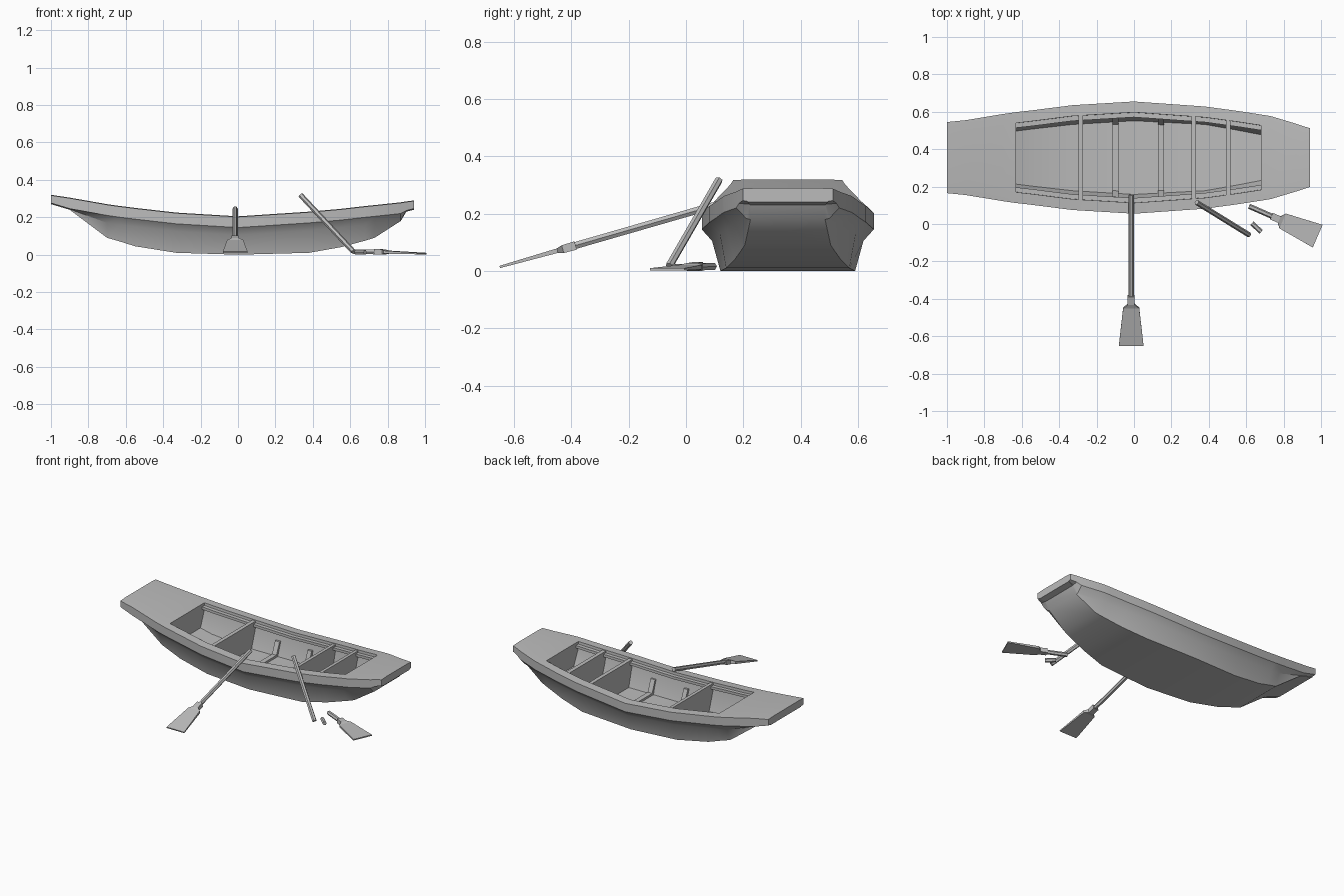
import bpy, bmesh, math
from mathutils import Matrix, Vector

if "Cube" in bpy.data.objects:
    bpy.data.objects.remove(bpy.data.objects["Cube"])

GREY = (0.5, 0.5, 0.5, 1)
wood = bpy.data.materials.new("weathered grey wood")
wood.use_nodes = True
wood.diffuse_color = GREY
wood.node_tree.nodes["Principled BSDF"].inputs["Base Color"].default_value = GREY

CY = 0.355            # boat centre line
OPEN = (-0.63, 0.68)  # cockpit ends

# Hull stations: x, half width, deck height, keel height, bottom half width
STATIONS = [
    (-1.0, .19, .32, .27, .16), (-.9, .2, .305, .24, .165), (-.7, .233, .27, .09, .17),
    (-.63, .243, .26, .07, .18), (-.55, .252, .25, .045, .19), (-.33, .28, .225, .01, .215),
    (0, .3, .205, 0, .235), (.38, .273, .23, .01, .215), (.55, .25, .245, .04, .185),
    (.68, .23, .26, .075, .16), (.73, .222, .265, .09, .15), (.87, .18, .28, .18, .13),
    (.9, .17, .285, .23, .13), (.94, .157, .29, .24, .14)]


def station(x):
    for a, b in zip(STATIONS, STATIONS[1:]):
        if a[0] <= x <= b[0]:
            t = (x - a[0]) / (b[0] - a[0])
            return [p + (q - p) * t for p, q in zip(a, b)]


def finish(name, bm, smooth=False):
    bmesh.ops.recalc_face_normals(bm, faces=bm.faces)
    mesh = bpy.data.meshes.new(name)
    bm.to_mesh(mesh)
    bm.free()
    mesh.materials.append(wood)
    obj = bpy.data.objects.new(name, mesh)
    bpy.context.collection.objects.link(obj)
    if smooth:
        bpy.ops.object.select_all(action='DESELECT')
        obj.select_set(True)
        bpy.context.view_layer.objects.active = obj
        bpy.ops.object.shade_smooth_by_angle(angle=math.radians(32))
    return obj


def mirrored(half):
    """Half section from the centre-top outward and down, closed by its mirror."""
    return half + [(-y, z) for y, z in reversed(half)]


def loft(name, sections, smooth=False):
    """Solid through a list of (x, closed section)."""
    bm = bmesh.new()
    rings = [[bm.verts.new((x, CY + y, z)) for y, z in sec] for x, sec in sections]
    for a, b in zip(rings, rings[1:]):
        for i in range(len(a)):
            j = (i + 1) % len(a)
            bm.faces.new((a[i], a[j], b[j], b[i]))
    bm.faces.new(rings[0])
    bm.faces.new(rings[-1])
    return finish(name, bm, smooth)


def inner_half(x):
    """Cockpit lining: deck edge, upper wall, floor corner."""
    _, hw, zt, zb, hc = station(x)
    return [(hw - .058, zt), (hw - .06, zt - .05), (hc - .038, zb + .035)]


# Hull with decks and sunken cockpit
def build_hull():
    bm = bmesh.new()
    outer, inner = [], []
    for x, hw, zt, zb, hc in STATIONS:
        half = [(hw - .058, zt), (hw, zt - .003), (hw, max(zt - .06, zb + .006)),
                (max(hw - .036, hc), max(zt - .1, zb + .003)), (hc, zb)]
        outer.append([bm.verts.new((x, CY + y, z)) for y, z in mirrored(half)])
        if OPEN[0] <= x <= OPEN[1]:
            ring = [bm.verts.new((x, CY + y, z)) for y, z in mirrored(inner_half(x))[1:-1]]
            inner.append([outer[-1][0]] + ring + [outer[-1][-1]])
    for k, (a, b) in enumerate(zip(outer, outer[1:])):
        for i in range(len(a) - 1):
            bm.faces.new((a[i], a[i + 1], b[i + 1], b[i]))
        if not OPEN[0] <= (STATIONS[k][0] + STATIONS[k + 1][0]) / 2 <= OPEN[1]:
            bm.faces.new((a[-1], a[0], b[0], b[-1]))
    for a, b in zip(inner, inner[1:]):
        for i in range(len(a) - 1):
            bm.faces.new((a[i], a[i + 1], b[i + 1], b[i]))
    for ring in (outer[0], outer[-1], inner[0], inner[-1]):
        bm.faces.new(ring)
    finish("hull", bm, True)


build_hull()

# Inner rails along both cockpit sides
rail_x = [OPEN[0]] + [s[0] for s in STATIONS if OPEN[0] < s[0] < OPEN[1]] + [OPEN[1]]
for side, label in ((1, "back"), (-1, "front")):
    sections = []
    for x in rail_x:
        y, z = inner_half(x)[0]
        sections.append((x, [(side * (y + dy), z + dz) for dy, dz in
                             ((.005, -.018), (-.026, -.018), (-.026, -.036), (.005, -.036))]))
    loft(label + "_inner_rail", sections)

# Bulkheads across the cockpit
for i, x in enumerate((-.285, .32, .505)):
    sections = []
    for px in (x - .012, x + .012):
        half = [(y + .004, z - .006) for y, z in inner_half(px)]
        sections.append((px, mirrored(half)))
    loft(f"bulkhead_{i + 1}", sections)

# Ribs following the floor and the lower walls
for i, x in enumerate((-.1, .145)):
    sections = []
    for px in (x - .016, x + .016):
        _, (wy, wz), (fy, fz) = inner_half(px)
        ty, tz = fy + (wy - fy) * .75, fz + (wz - fz) * .75
        left = [(ty - .014, tz), (fy - .014, fz + .014)]
        sections.append((px, mirrored([(ty + .003, tz), (fy + .003, fz - .003)])
                         + [(-y, z) for y, z in left] + [(y, z) for y, z in reversed(left)]))
    loft(f"rib_{i + 1}", sections)


def aim(start, end):
    """Frame at start with local x toward end and local y level."""
    u = (Vector(end) - Vector(start)).normalized()
    v = Vector((0, 0, 1)).cross(u).normalized()
    m = Matrix((u, v, u.cross(v))).transposed().to_4x4()
    return Matrix.Translation(start) @ m, (Vector(end) - Vector(start)).length


def pole(name, start, end, radius=.014):
    m, length = aim(start, end)
    bm = bmesh.new()
    bmesh.ops.create_cone(bm, cap_ends=True, segments=6, radius1=radius, radius2=radius,
                          depth=length, matrix=m @ Matrix.Translation((length / 2, 0, 0))
                          @ Matrix.Rotation(math.pi / 2, 4, 'Y'))
    return finish(name, bm)


def paddle(name, start, end):
    """Collar and flared blade, thinning toward the tip."""
    m, length = aim(start, end)
    profile = ((0, .019, .015), (.17, .019, .014), (.24, .043, .008), (1, .066, .004))
    bm = bmesh.new()
    rings = [[bm.verts.new(m @ Vector((t * length, sy * w, sz * h)))
              for sy, sz in ((1, 1), (-1, 1), (-1, -1), (1, -1))] for t, w, h in profile]
    for a, b in zip(rings, rings[1:]):
        for i in range(4):
            bm.faces.new((a[i], a[i - 1], b[i - 1], b[i]))
    bm.faces.new(rings[0])
    bm.faces.new(rings[-1])
    return finish(name, bm)


# Whole oar leaning over the side
pole("oar_shaft", (-.015, .155, .245), (-.015, -.4, .085))
paddle("oar_blade", (-.015, -.385, .089), (-.015, -.65, .014))

# Broken oar: leaning shaft, loose splinter and fallen blade
pole("broken_oar_shaft", (.335, .115, .318), (.615, -.058, .018))
pole("oar_splinter", (.63, .004, .013), (.68, -.042, .013), .013)
pole("broken_oar_stub", (.615, .095, .016), (.75, .036, .014))
paddle("broken_oar_blade", (.735, .042, .016), (.982, -.065, .006))
